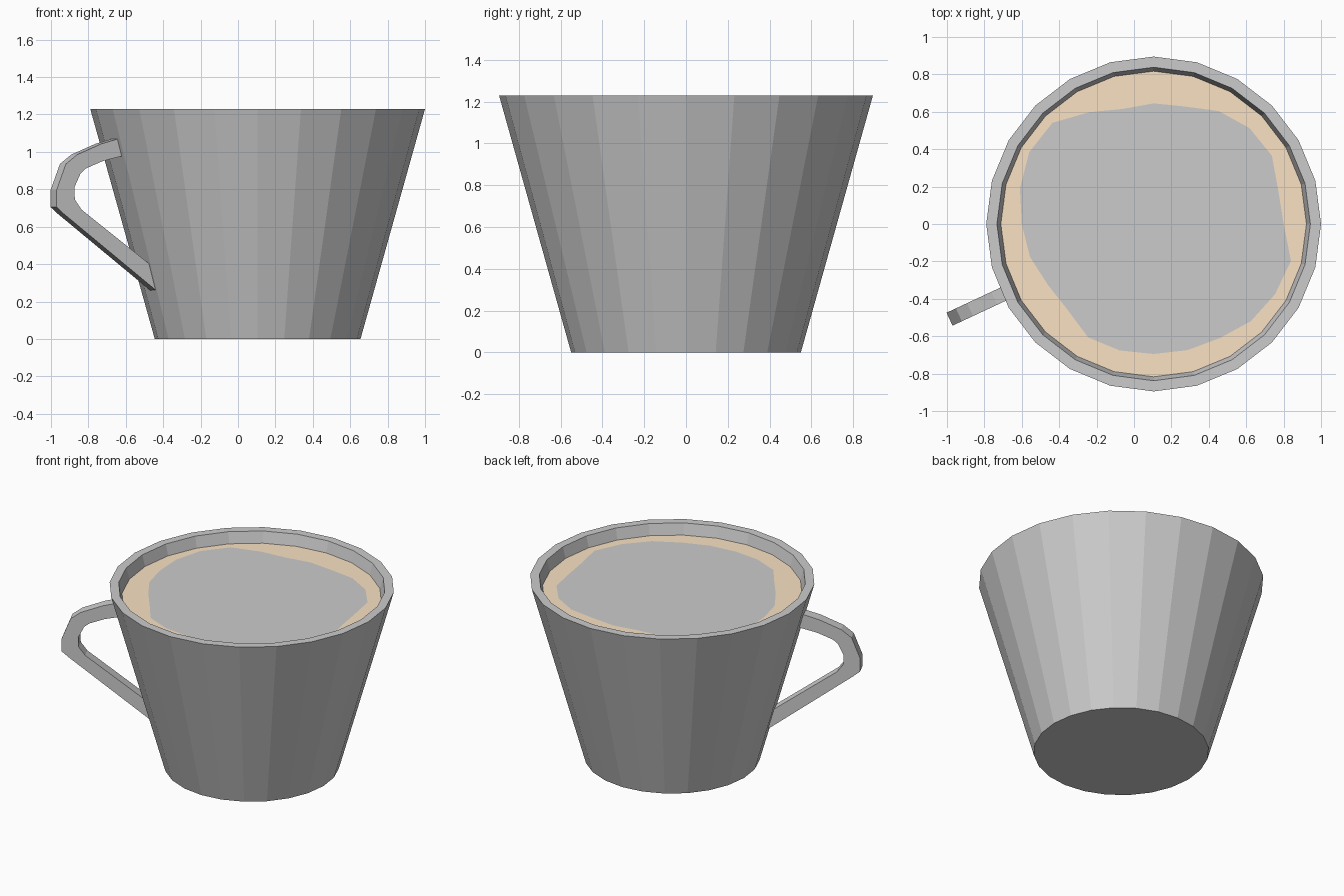
import bpy
from math import sin, cos, radians, tau

if "Cube" in bpy.data.objects:
    bpy.data.objects.remove(bpy.data.objects["Cube"])

SIDES = 24
CX = 0.105          # cup axis
LIQUID_Z = 1.155


def make(name, verts, faces, color=None):
    mesh = bpy.data.meshes.new(name)
    mesh.from_pydata(verts, [], faces)
    mesh.update()
    obj = bpy.data.objects.new(name, mesh)
    bpy.context.collection.objects.link(obj)
    if color:
        mat = bpy.data.materials.new(name + "_color")
        mat.diffuse_color = (*color, 1)
        mat.use_nodes = True
        mat.node_tree.nodes["Principled BSDF"].inputs["Base Color"].default_value = mat.diffuse_color
        mesh.materials.append(mat)
    return obj


def ring(radii, z):
    return [(CX + r * cos(tau * i / SIDES), r * sin(tau * i / SIDES), z)
            for i, r in enumerate(radii)]


def bands(n):
    # quads joining n stacked rings
    return [(k * SIDES + i, k * SIDES + (i + 1) % SIDES,
             (k + 1) * SIDES + (i + 1) % SIDES, (k + 1) * SIDES + i)
            for k in range(n - 1) for i in range(SIDES)]


# Cup: closed base, tapered wall, flat rim, short inner wall down to the drink
profile = [(0.55, 0), (0.895, 1.23), (0.838, 1.23), (0.817, LIQUID_Z)]
verts = [v for r, z in profile for v in ring([r] * SIDES, z)]
make("cup", verts, bands(len(profile)) + [tuple(reversed(range(SIDES)))])

# Drink surface: irregular grey middle with a tan border
blob = [.695, .69, .73, .725, .697, .65, .645, .637, .69, .765, .768, .74,
        .705, .684, .652, .65, .70, .70, .695, .698, .705, .735, .75, .76]
inner = ring(blob, LIQUID_Z)
make("drink_middle", inner, [tuple(range(SIDES))])
make("drink_border", ring([0.817] * SIDES, LIQUID_Z) + inner, bands(2),
     (0.95, 0.76, 0.55))

# Handle: flat strap given as (distance from cup axis, height) pairs
outer_path = [(.84, 1.07), (.94, 1.043), (1.083, .985), (1.149, .935),
              (1.204, .795), (1.204, .705), (1.16, .668), (.617, .26)]
inner_path = [(.815, .978), (.928, .952), (1.03, .912), (1.062, .885),
              (1.099, .81), (1.096, .745), (1.055, .69), (.655, .40)]
ANGLE, HALF = radians(205), 0.038
n = len(outer_path)
verts = []
for side in (-HALF, HALF):
    for r, z in outer_path + inner_path:
        verts.append((CX + r * cos(ANGLE) - side * sin(ANGLE),
                      r * sin(ANGLE) + side * cos(ANGLE), z))
m = 2 * n
faces = []
for i in range(n - 1):
    a, b, c, d = i, i + 1, n + i + 1, n + i
    faces += [(d, c, b, a), (a + m, b + m, c + m, d + m),
              (a, b, b + m, a + m), (d, d + m, c + m, c)]
faces += [(0, m, n + m, n), (n - 1, m - 1, 2 * m - 1, n - 1 + m)]
handle = make("handle", verts, faces)

# Consistent outward normals on the handle
import bmesh
bm = bmesh.new()
bm.from_mesh(handle.data)
bmesh.ops.recalc_face_normals(bm, faces=bm.faces)
bm.to_mesh(handle.data)
bm.free()
